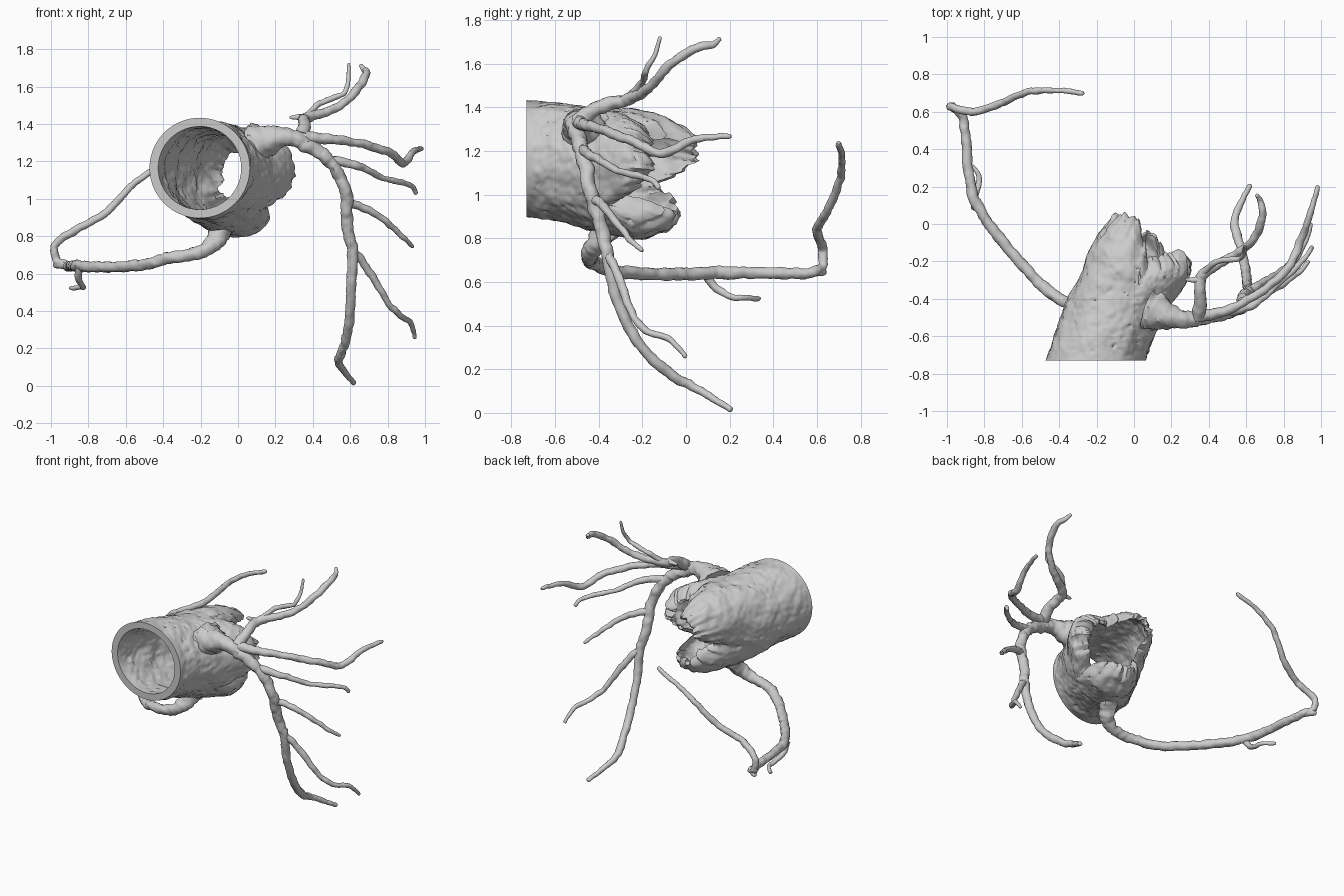
import bpy, bmesh, math
from mathutils import Vector, noise


def finish(bm, name):
    bmesh.ops.recalc_face_normals(bm, faces=bm.faces)
    me = bpy.data.meshes.new(name)
    bm.to_mesh(me)
    bm.free()
    me.shade_smooth()
    me.set_sharp_from_angle(angle=math.radians(50))
    ob = bpy.data.objects.new(name, me)
    bpy.context.collection.objects.link(ob)
    return ob


def bridge(bm, a, b):
    n = len(a)
    for i in range(n):
        bm.faces.new((a[i], a[(i + 1) % n], b[(i + 1) % n], b[i]))


def spline(pts, u):
    """Catmull-Rom through tuples, u in 0..1"""
    n = len(pts) - 1
    i = min(int(u * n), n - 1)
    t = u * n - i
    p = [Vector(pts[max(0, min(n, i + k))]) for k in (-1, 0, 1, 2)]
    return 0.5 * (2 * p[1] + (p[2] - p[0]) * t + (2 * p[0] - 5 * p[1] + 4 * p[2] - p[3]) * t * t
                  + (3 * p[1] - p[0] - 3 * p[2] + p[3]) * t ** 3)


# ---- Aortic root: thick-walled tube swelling into three ragged lobes ----
# y, centre x, centre z, radius, lobe strength
SECTIONS = [(-0.73, -0.205, 1.165, 0.268, 0.0), (-0.58, -0.155, 1.15, 0.268, 0.0),
            (-0.43, -0.09, 1.12, 0.283, 0.03), (-0.25, 0.015, 1.11, 0.295, 0.07),
            (-0.10, 0.055, 1.10, 0.285, 0.10), (0.08, 0.09, 1.10, 0.26, 0.12)]
LOBE_END = [-0.17, 0.035, -0.05]      # right, upper left, lower
NOTCH_END = [-0.19, -0.17, -0.31]     # notch following each lobe


def section(y):
    for a, b in zip(SECTIONS, SECTIONS[1:]):
        if y <= b[0] or b is SECTIONS[-1]:
            t = (y - a[0]) / (b[0] - a[0])
            return [p + (q - p) * t for p, q in zip(a[1:], b[1:])]


def rim(deg):
    d = (deg - 20) % 360
    k = int((d + 60) // 120) % 3
    off = ((d + 60) % 120 - 60) / 60
    notch = NOTCH_END[k] if off > 0 else NOTCH_END[k - 1]
    y = LOBE_END[k] + (notch - LOBE_END[k]) * abs(off) ** 2.6
    a = math.radians(deg)
    p = Vector((math.cos(a), math.sin(a), 0))
    return y + 0.035 * noise.noise(p * 5) + 0.022 * noise.noise(p * 13)


def root_point(deg, t, inset):
    y = -0.73 + t * (rim(deg) + 0.73)
    cx, cz, r, lobe = section(y)
    a = math.radians(deg)
    r *= 1 + lobe * math.cos(3 * (a - math.radians(20)))
    s = max(0, (t - 0.72) / 0.28)
    r = r * (1 - 0.24 * s * s) - inset
    p = Vector((cx + r * math.cos(a), y, cz + r * math.sin(a)))
    fade = min(1, t * 12)
    bump = 0.012 * noise.noise(p * 11 + Vector((inset * 90, 0, 0))) + 0.006 * noise.noise(p * 32)
    bump += s * 0.022 * noise.noise(p * 17)
    pit = max(0, noise.noise(p * 45) - 0.4) * 0.03
    r2 = (bump - pit) * fade
    return p + Vector((math.cos(a), 0, math.sin(a))) * r2


bm = bmesh.new()
N, M = 150, 80
walls = []
for inset in (0, 0.046):
    rings = [[bm.verts.new(root_point(360 * i / N, j / M, inset)) for i in range(N)]
             for j in range(M + 1)]
    for a, b in zip(rings, rings[1:]):
        bridge(bm, a, b)
    walls.append(rings)
bridge(bm, walls[0][0], walls[1][0])
# rounded rim between outer and inner wall
mid = []
for o, i in zip(walls[0][-1], walls[1][-1]):
    mid.append(bm.verts.new((o.co + i.co) / 2 + Vector((0, 0.014, 0))))
bridge(bm, walls[0][-1], mid)
bridge(bm, mid, walls[1][-1])
finish(bm, "aortic_root")


# ---- Vessels: bumpy tapered tubes along a path ----
def vessel(name, pts, radii, sides=14):
    length = sum((Vector(b) - Vector(a)).length for a, b in zip(pts, pts[1:]))
    n = max(8, int(length / 0.011))
    path = []
    for k in range(n + 1):
        p = spline(pts, k / n)
        path.append(p + 0.005 * noise.noise_vector(p * 16) * min(1, k / 6))
    bm = bmesh.new()
    rings = []
    side = None
    for k, p in enumerate(path):
        d = (path[min(k + 1, n)] - path[max(k - 1, 0)]).normalized()
        if side is None:
            side = d.orthogonal()
        side = (side - d * side.dot(d)).normalized()
        up = d.cross(side)
        r = spline([(v, 0, 0) for v in radii], k / n).x
        if k > n - 2:
            r *= 0.9 if k == n - 1 else 0.55
        ring = []
        for i in range(sides):
            a = math.tau * i / sides
            v = side * math.cos(a) + up * math.sin(a)
            q = p + v * r
            ring.append(bm.verts.new(q + v * r * (0.22 * noise.noise(q * 28) + 0.1 * noise.noise(q * 60))))
        rings.append(ring)
    for a, b in zip(rings, rings[1:]):
        bridge(bm, a, b)
    bm.faces.new(rings[0])
    bm.faces.new(rings[-1])
    finish(bm, name)


# left side: main stem and descending trunk
vessel("left_main_stem", [(0.09, -0.46, 1.29), (0.15, -0.48, 1.31), (0.23, -0.505, 1.325), (0.31, -0.51, 1.32),
                          (0.38, -0.5, 1.29)], [0.115, 0.085, 0.053, 0.043, 0.03], 20)
vessel("left_descending_trunk",
       [(0.29, -0.51, 1.32), (0.38, -0.5, 1.28), (0.47, -0.48, 1.22), (0.54, -0.46, 1.13), (0.58, -0.44, 1.02),
        (0.585, -0.39, 0.85), (0.61, -0.36, 0.72), (0.605, -0.31, 0.5), (0.59, -0.2, 0.3),
        (0.55, -0.06, 0.17), (0.54, 0.03, 0.12), (0.58, 0.13, 0.06), (0.625, 0.21, 0.012)],
       [0.042, 0.034, 0.032, 0.026, 0.022, 0.013])
# left side branches
vessel("lower_branch", [(0.61, -0.36, 0.73), (0.69, -0.31, 0.63), (0.78, -0.26, 0.48), (0.86, -0.19, 0.38),
                        (0.925, -0.07, 0.335), (0.945, 0.0, 0.255)], [0.022, 0.019, 0.016, 0.011])
vessel("middle_branch", [(0.585, -0.42, 0.98), (0.7, -0.37, 0.94), (0.8, -0.32, 0.87), (0.88, -0.26, 0.8),
                         (0.935, -0.2, 0.74)], [0.024, 0.018, 0.015, 0.01])
vessel("upper_branch", [(0.48, -0.475, 1.21), (0.6, -0.45, 1.19), (0.68, -0.4, 1.16), (0.77, -0.32, 1.11),
                        (0.88, -0.22, 1.085), (0.93, -0.16, 1.07), (0.955, -0.12, 1.025)],
       [0.025, 0.019, 0.015, 0.012])
vessel("circumflex_branch", [(0.31, -0.5, 1.33), (0.5, -0.46, 1.32), (0.68, -0.36, 1.29), (0.82, -0.24, 1.24),
                             (0.885, -0.11, 1.19), (0.94, 0.05, 1.255), (0.985, 0.21, 1.265)],
       [0.034, 0.023, 0.022, 0.02, 0.012])
vessel("ascending_branch", [(0.34, -0.5, 1.33), (0.355, -0.4, 1.4), (0.36, -0.28, 1.43), (0.46, -0.21, 1.46),
                            (0.56, -0.15, 1.51), (0.64, -0.08, 1.59), (0.685, 0.02, 1.66),
                            (0.68, 0.12, 1.69), (0.655, 0.16, 1.715)], [0.036, 0.028, 0.022, 0.021, 0.011])
vessel("ascending_twig", [(0.36, -0.27, 1.435), (0.43, -0.21, 1.505), (0.51, -0.19, 1.54), (0.57, -0.18, 1.57),
                          (0.59, -0.14, 1.65), (0.59, -0.12, 1.725)], [0.017, 0.015, 0.013, 0.008])
vessel("short_stub", [(0.37, -0.29, 1.43), (0.32, -0.3, 1.437), (0.275, -0.3, 1.435)], [0.02, 0.015, 0.009])

# right side: long vessel curling round behind, with a side branch
vessel("right_vessel",
       [(-0.08, -0.34, 0.86), (-0.12, -0.41, 0.78), (-0.2, -0.445, 0.715), (-0.36, -0.42, 0.685), (-0.5, -0.32, 0.65),
        (-0.68, -0.12, 0.635), (-0.84, 0.1, 0.64), (-0.885, 0.28, 0.64), (-0.9, 0.48, 0.64),
        (-0.92, 0.58, 0.645), (-0.97, 0.625, 0.67), (-0.975, 0.625, 0.76), (-0.86, 0.6, 0.84),
        (-0.7, 0.65, 0.93), (-0.57, 0.705, 1.07), (-0.42, 0.715, 1.17), (-0.27, 0.7, 1.235)],
       [0.062, 0.036, 0.03, 0.029, 0.026, 0.022, 0.021, 0.018, 0.013])
vessel("right_side_branch", [(-0.85, 0.09, 0.64), (-0.855, 0.13, 0.58), (-0.835, 0.2, 0.535), (-0.835, 0.27, 0.525),
                             (-0.9, 0.34, 0.525)], [0.022, 0.017, 0.015, 0.011])
vessel("right_corner_stub", [(-0.92, 0.58, 0.645), (-0.96, 0.62, 0.645), (-0.985, 0.64, 0.64)],
       [0.023, 0.02, 0.012])
